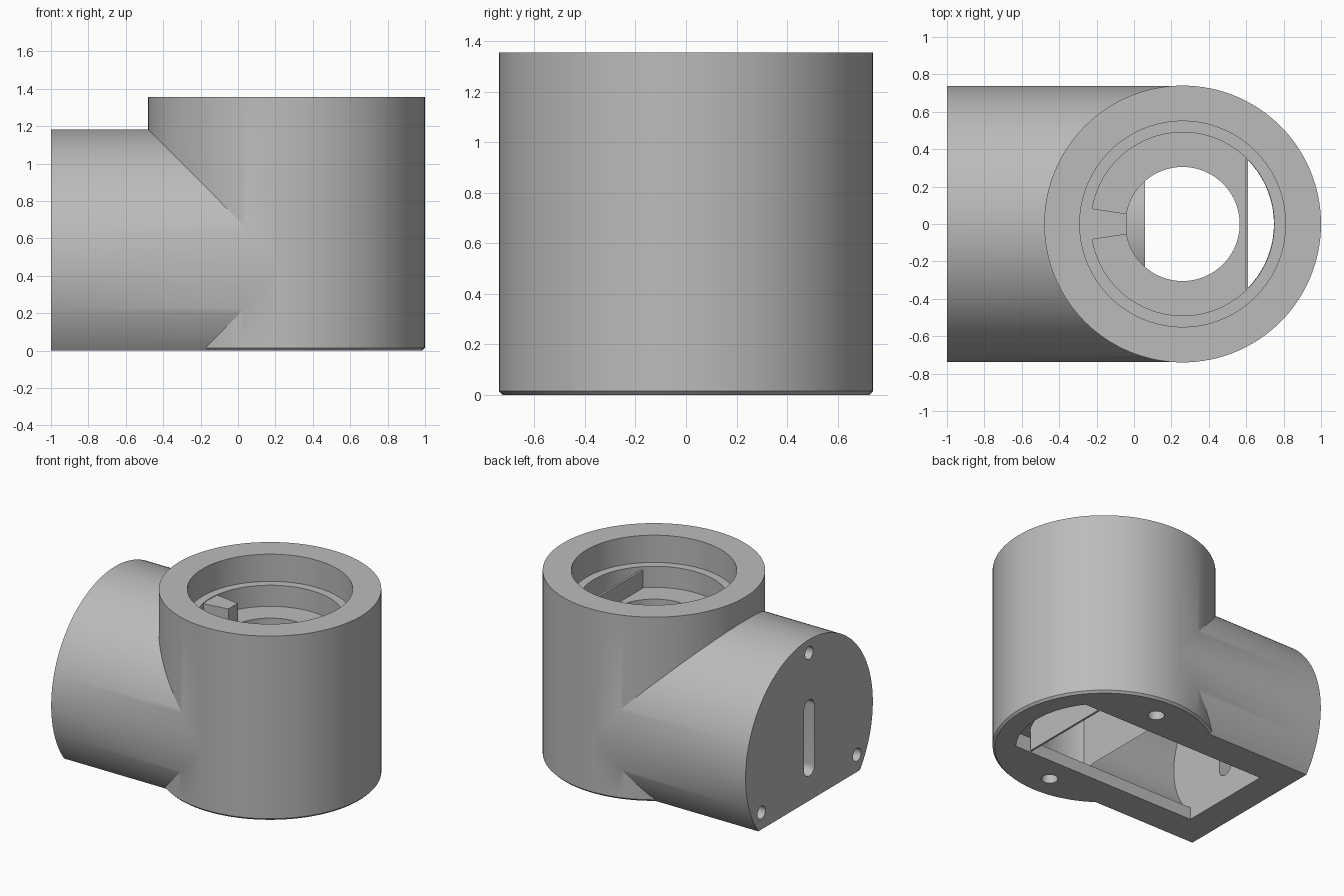
import bpy, bmesh
from math import sin, cos, pi, radians, asin, acos

if "Cube" in bpy.data.objects:
    bpy.data.objects.remove(bpy.data.objects["Cube"], do_unlink=True)

CX = 0.26          # axis of the upright barrel
AZ = 0.445         # axis height of the side arm
TOP = 1.355

grey = bpy.data.materials.new("plain grey")
grey.use_nodes = True
COLOUR = (0.5, 0.5, 0.5, 1)
grey.diffuse_color = COLOUR
grey.node_tree.nodes["Principled BSDF"].inputs["Base Color"].default_value = COLOUR


def arc(cx, cy, r, a0=0.0, a1=2 * pi, n=128):
    """Points on an arc; a full circle leaves out the repeated end."""
    full = abs(a1 - a0 - 2 * pi) < 1e-6
    count = n if full else n + 1
    return [(cx + r * cos(a0 + (a1 - a0) * i / n),
             cy + r * sin(a0 + (a1 - a0) * i / n)) for i in range(count)]


def prism(name, pts, lo, hi, axis="z", chamfer=0):
    """Extrude an outline along z (points are x, y) or along x (points are y, z)."""
    bm = bmesh.new()
    place = (lambda p, h: (p[0], p[1], h)) if axis == "z" else (lambda p, h: (h, p[0], p[1]))
    a = [bm.verts.new(place(p, lo)) for p in pts]
    b = [bm.verts.new(place(p, hi)) for p in pts]
    base = bm.faces.new(a)
    bm.faces.new(b)
    for i in range(len(pts)):
        j = (i + 1) % len(pts)
        bm.faces.new((a[i], a[j], b[j], b[i]))
    bmesh.ops.recalc_face_normals(bm, faces=bm.faces)
    if chamfer:
        bmesh.ops.bevel(bm, geom=list(base.edges), offset=chamfer, segments=1, affect='EDGES')
    mesh = bpy.data.meshes.new(name)
    bm.to_mesh(mesh)
    bm.free()
    obj = bpy.data.objects.new(name, mesh)
    bpy.context.collection.objects.link(obj)
    mesh.materials.append(grey)
    return obj


def combine(target, tool, operation):
    mod = target.modifiers.new("combine", "BOOLEAN")
    mod.operation = operation
    mod.solver = "EXACT"
    mod.object = tool
    bpy.context.view_layer.objects.active = target
    bpy.ops.object.modifier_apply(modifier=mod.name)
    bpy.data.objects.remove(tool, do_unlink=True)


# Upright barrel joined to the flat-bottomed side arm
body = prism("tee_housing", arc(CX, 0, 0.74), 0, TOP, chamfer=0.015)
flat = asin(AZ / 0.738)
arm = prism("side_arm", arc(0, AZ, 0.738, -flat, pi + flat), -1, CX, "x")
combine(body, arm, "UNION")

cutters = []

# Stepped bore from the top, leaving a shelf with a round hole
for r, lo, hi in ((0.55, 1.155, 1.5), (0.49, 1.0, 1.3), (0.305, 0.8, 1.1), (0.49, 0.09, 0.92)):
    cutters.append(prism("bore", arc(CX, 0, r), lo, hi))

# Segment-shaped slot through the shelf
half = acos(0.35 / 0.488)
cutters.append(prism("shelf_slot", arc(CX, 0, 0.488, -half, half, 32), 0.85, 1.05))

# Round chamber inside the arm, with a flat floor
floor = asin((AZ - 0.09) / 0.53)
cutters.append(prism("arm_chamber", arc(0, AZ, 0.53, -floor, pi + floor), -0.79, 0.06, "x"))

# Opening in the underside: straight sides and one curved end
end = asin(0.36 / 0.585)
outline = arc(CX, 0, 0.585, -end, end, 32) + [(-0.79, 0.36), (-0.79, -0.36)]
cutters.append(prism("underside_opening", outline, -0.1, 0.11))

# Screw holes in the underside and in the arm end
for side in (-1, 1):
    cutters.append(prism("screw_hole", arc(0.27, side * 0.55, 0.055, n=32), -0.1, 0.2))
for angle in (90, 210, 330):
    a = radians(angle)
    cutters.append(prism("end_hole", arc(0.64 * cos(a), AZ + 0.64 * sin(a), 0.047, n=32),
                         -1.1, -0.7, "x"))

# Upright rounded slot through the arm end
slot = arc(0, 0.68, 0.06, 0, pi, 16) + arc(0, 0.24, 0.06, pi, 2 * pi, 16)
cutters.append(prism("end_slot", slot, -1.1, -0.7, "x"))

for cutter in cutters:
    combine(body, cutter, "DIFFERENCE")

# Locating tab on the shelf and thin wall beside the slot
tab = prism("locating_tab", [(-0.24, -0.085), (-0.04, -0.055), (-0.04, 0.055), (-0.24, 0.085)],
            0.99, 1.15)
wall = prism("slot_wall", [(0.595, -0.352), (0.61, -0.344), (0.61, 0.344), (0.595, 0.352)],
             0.0, 1.13)

bpy.ops.object.select_all(action="DESELECT")
for obj in (body, tab, wall):
    obj.select_set(True)
bpy.context.view_layer.objects.active = body
bpy.ops.object.shade_smooth_by_angle(angle=radians(25))
